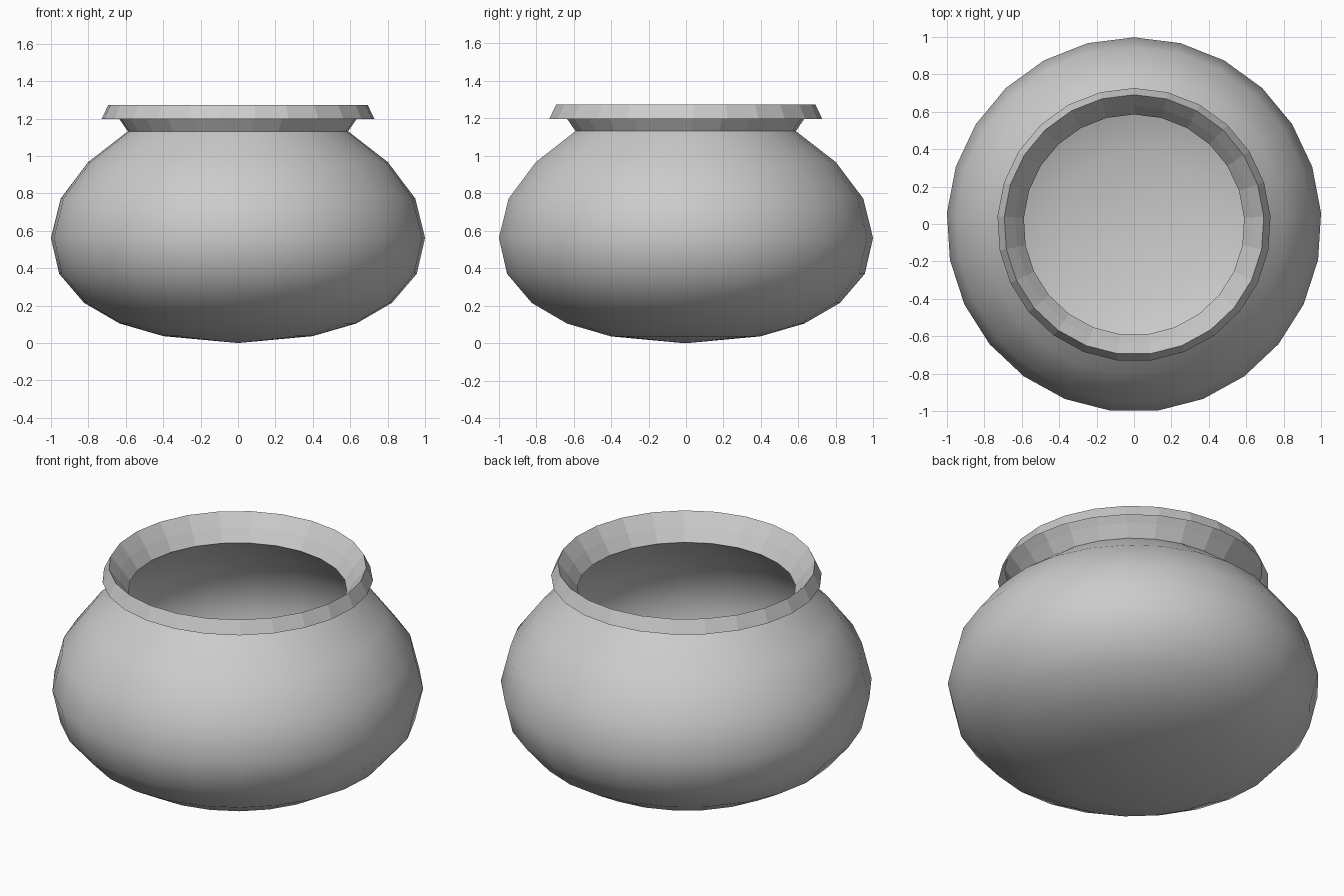
import bpy, bmesh, math

if "Cube" in bpy.data.objects:
    bpy.data.objects.remove(bpy.data.objects["Cube"])

SIDES = 25


def lathe(name, profile, smooth):
    """Revolve (radius, z) points around z as a thin shell, one vertex facing +y."""
    bm = bmesh.new()
    rings = []
    for r, z in profile:
        if r == 0:
            rings.append([bm.verts.new((0, -0.004, z))] * SIDES)
            continue
        angles = [math.pi / 2 + math.tau * i / SIDES for i in range(SIDES)]
        rings.append([bm.verts.new((r * math.cos(a), r * math.sin(a) - 0.004, z)) for a in angles])
    for low, high in zip(rings, rings[1:]):
        for i in range(SIDES):
            j = (i + 1) % SIDES
            corners = dict.fromkeys((low[i], low[j], high[j], high[i]))
            bm.faces.new(list(corners)).smooth = smooth
    mesh = bpy.data.meshes.new(name)
    bm.to_mesh(mesh)
    bm.free()
    obj = bpy.data.objects.new(name, mesh)
    bpy.context.collection.objects.link(obj)
    return obj


# Round, smooth bowl of the pot
lathe("pot_body", [(0, 0), (0.4, 0.037), (0.635, 0.105), (0.825, 0.215), (0.958, 0.37),
                   (1.002, 0.562), (0.95, 0.772), (0.803, 0.967), (0.59, 1.132)], True)

# Faceted neck flaring outward, with a lip folded down over it
lathe("pot_neck_and_lip", [(0.59, 1.132), (0.637, 1.2), (0.695, 1.273), (0.731, 1.197)], False)
